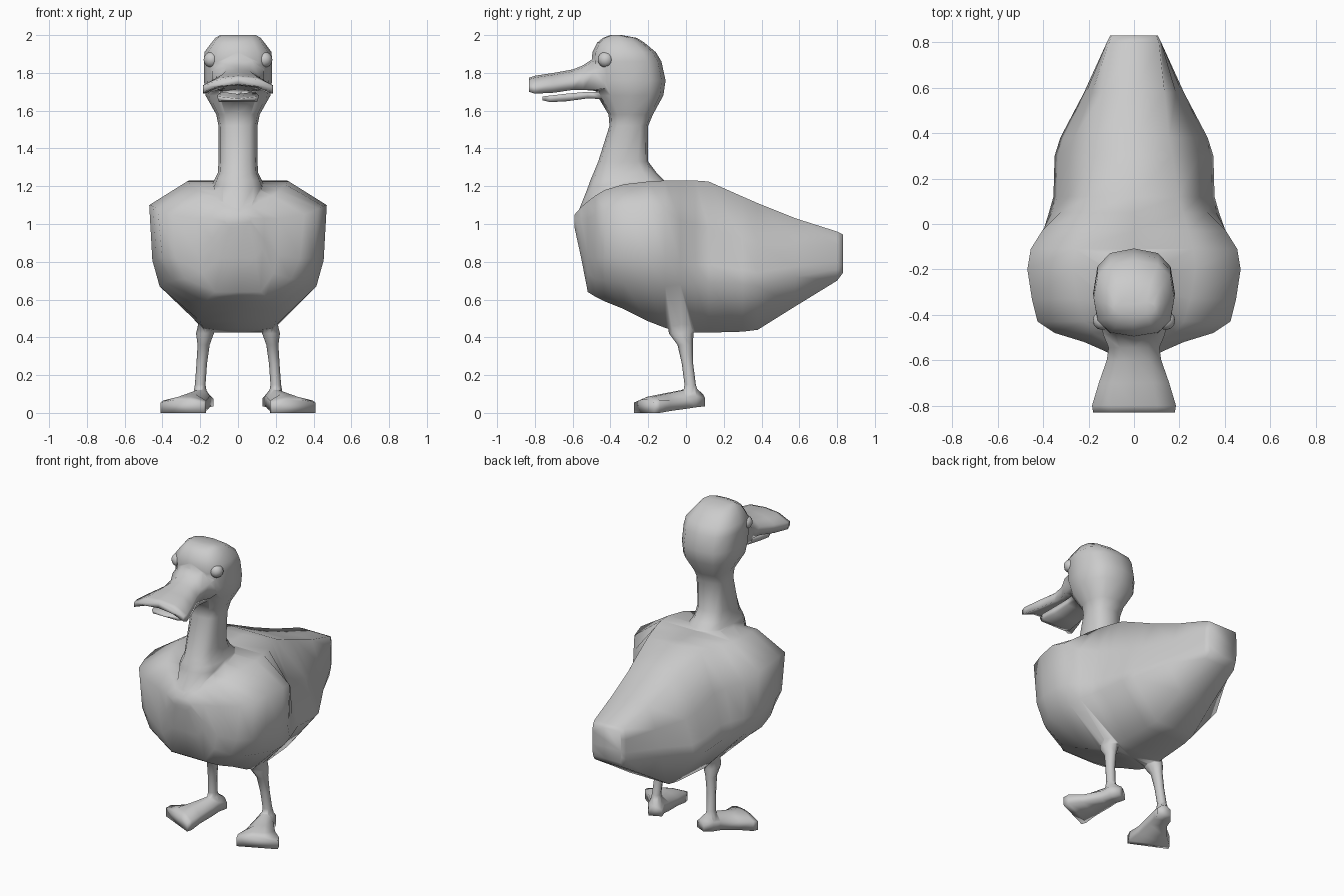
import bpy, bmesh, math
from math import sin, cos, pi, copysign


def smooth(ob):
    bpy.ops.object.select_all(action='DESELECT')
    ob.select_set(True)
    bpy.context.view_layer.objects.active = ob
    bpy.ops.object.shade_smooth_by_angle(angle=pi)


def finish(name, bm, mirror=False):
    bmesh.ops.recalc_face_normals(bm, faces=bm.faces)
    mesh = bpy.data.meshes.new(name)
    bm.to_mesh(mesh)
    bm.free()
    ob = bpy.data.objects.new(name, mesh)
    bpy.context.collection.objects.link(ob)
    smooth(ob)
    if mirror:
        ob.modifiers.new("Mirror", 'MIRROR')
    return ob


def loft(name, rings, mirror=False):
    bm = bmesh.new()
    rows = [[bm.verts.new(p) for p in ring] for ring in rings]
    n = len(rows[0])
    for a, b in zip(rows, rows[1:]):
        for i in range(n):
            j = (i + 1) % n
            bm.faces.new((a[i], a[j], b[j], b[i]))
    bm.faces.new(rows[0])
    bm.faces.new(rows[-1])
    return finish(name, bm, mirror)


def both_sides(half):
    # half outline from top centre to bottom centre, reflected to a full ring
    return half + [(-x, y, z) for x, y, z in half[-2:0:-1]]


def oval(cx, y0, y1, hw, z, n=12, power=1.0):
    pts = []
    for i in range(n):
        c, s = cos(2 * pi * i / n), sin(2 * pi * i / n)
        pts.append((cx + hw * copysign(abs(c) ** power, c),
                    (y0 + y1) / 2 + (y1 - y0) / 2 * copysign(abs(s) ** power, s), z))
    return pts


def body_section(y, zt, xt, zs, xs, zf, xf, zb, xb):
    k = .7 if xs > xf else .25
    side = (xf + k * (xs - xf), y, zf + .32 * (zs - zf))
    return both_sides([(0, y, zt), (xt, y, zt), (xs, y, zs), side,
                       (xf, y, zf), (xb, y, zb), (0, y, zb)])


# Body: y, top z, top x, shoulder z, shoulder x, flank z, flank x, belly z, belly x
sections = [
    (-.59, 1.05, .04, 1.03, .07, 1.00, .06, .98, .04),
    (-.555, 1.09, .07, 1.03, .14, .87, .13, .82, .09),
    (-.52, 1.12, .11, 1.03, .22, .74, .19, .64, .12),
    (-.48, 1.15, .18, 1.05, .35, .71, .28, .615, .15),
    (-.43, 1.18, .22, 1.08, .425, .70, .345, .59, .17),
    (-.33, 1.21, .25, 1.095, .45, .69, .39, .55, .19),
    (-.20, 1.225, .27, 1.10, .47, .67, .415, .485, .20),
    (-.11, 1.23, .26, 1.08, .455, .67, .415, .45, .185),
    (-.03, 1.23, .24, 1.02, .405, .68, .40, .425, .17),
    (.05, 1.23, .215, 1.00, .325, .685, .375, .425, .165),
    (.12, 1.225, .195, .98, .29, .69, .355, .425, .16),
    (.30, 1.145, .17, .92, .285, .68, .35, .43, .15),
    (.38, 1.11, .155, .90, .265, .67, .325, .44, .14),
    (.58, 1.03, .135, .89, .185, .72, .22, .565, .12),
    (.80, .96, .11, .89, .12, .76, .12, .70, .11),
    (.83, .945, .10, .90, .105, .78, .105, .74, .10),
]
body = loft("body", [body_section(*s) for s in sections])

# Neck and head: z, front y, back y, half width
levels = [
    (1.02, -.588, -.06, .12), (1.20, -.517, -.09, .14), (1.235, -.505, -.12, .125),
    (1.27, -.49, -.155, .107), (1.33, -.465, -.20, .103), (1.52, -.405, -.20, .103),
    (1.58, -.41, -.175, .115), (1.68, -.47, -.12, .172), (1.76, -.50, -.108, .18),
    (1.86, -.50, -.13, .18), (1.91, -.495, -.16, .178), (1.96, -.47, -.22, .14),
    (1.985, -.44, -.26, .12), (2.0, -.40, -.34, .095),
]
head = loft("neck_and_head", [oval(0, y0, y1, w, z, 12, .76) for z, y0, y1, w in levels])

# Upper bill: y, half width, top z, edge top z, edge bottom z, arched underside z
bill = [
    (-.42, .145, 1.90, 1.82, 1.72, 1.71), (-.485, .137, 1.88, 1.81, 1.71, 1.715),
    (-.545, .112, 1.84, 1.785, 1.71, 1.725), (-.60, .12, 1.818, 1.765, 1.71, 1.733),
    (-.70, .155, 1.80, 1.75, 1.695, 1.735), (-.80, .185, 1.785, 1.735, 1.69, 1.735),
    (-.83, .18, 1.775, 1.73, 1.70, 1.74),
]
upper = loft("upper_bill", [
    both_sides([(0, y, t), (w * .55, y, t - (t - e) * .2), (w, y, e),
                (w, y, b), (w * .55, y, u - .01), (0, y, u)])
    for y, w, t, e, b, u in bill])

# Lower bill: y, half width, top z, bottom z
jaw = [(-.42, .10, 1.70, 1.66), (-.52, .09, 1.70, 1.665), (-.63, .10, 1.69, 1.65),
       (-.72, .112, 1.68, 1.645), (-.76, .10, 1.675, 1.655)]
lower = loft("lower_bill", [
    both_sides([(0, y, t - .012), (w, y, t), (w * .9, y, b), (0, y, b)])
    for y, w, t, b in jaw])

# Eyes
bm = bmesh.new()
bmesh.ops.create_uvsphere(bm, u_segments=12, v_segments=8, radius=.042)
bmesh.ops.translate(bm, verts=bm.verts, vec=(.14, -.425, 1.87))
finish("eyes", bm, True)

# Legs: z, centre x, front y, back y, half width
shin = [(.54, .15, -.11, .05, .045), (.42, .175, -.09, .04, .047), (.36, .182, -.045, .036, .032),
        (.26, .192, -.022, .038, .028), (.15, .20, -.008, .052, .028), (.08, .20, -.02, .075, .04)]
legs = loft("legs", [oval(x, y0, y1, w, z, 8) for z, x, y0, y1, w in shin], True)

# Feet, splayed outward: centre x, centre y, half width, bottom z, edge z, ridge z
foot = [(.165, .085, .04, .035, .075, .10), (.195, .035, .05, .03, .09, .14),
        (.205, -.02, .055, .022, .08, .12), (.25, -.12, .088, .01, .065, .10),
        (.283, -.19, .124, 0, .065, .085), (.295, -.222, .126, 0, .055, .07)]
px, py = .91, .42
feet = loft("feet", [[(x + px * w * s, y + py * w * s, z) for s, z in
                      ((-1, b), (1, b), (1, e), (.3, r), (-.3, r), (-1, e))]
                     for x, y, w, b, e, r in foot], True)

# Weld the parts into one continuous skin with nothing hidden inside
for part in (head, upper, lower, legs, feet):
    weld = body.modifiers.new("Weld", 'BOOLEAN')
    weld.operation, weld.solver, weld.object = 'UNION', 'EXACT', part
    bpy.context.view_layer.objects.active = body
    bpy.ops.object.modifier_apply(modifier=weld.name)
    bpy.data.objects.remove(part)
smooth(body)
